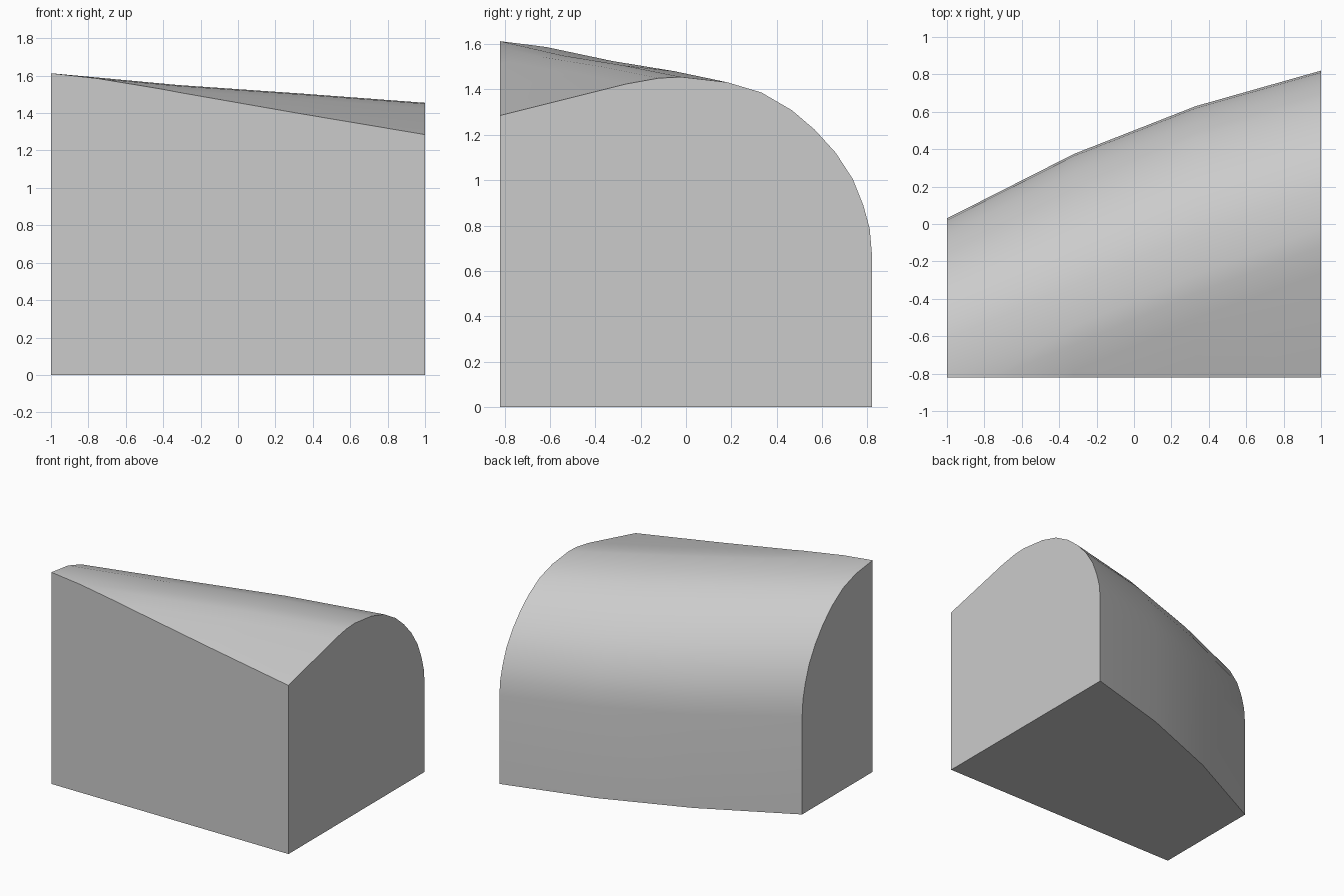
import bpy, bmesh, math

if "Cube" in bpy.data.objects:
    bpy.data.objects.remove(bpy.data.objects["Cube"], do_unlink=True)

FRONT = -0.82

# Each rib: x, back wall y, ridge height, depth from back wall to ridge
ribs = [(-1, 0.03, 1.613, 0.85), (-0.32, 0.375, 1.55, 0.92),
        (0.33, 0.63, 1.505, 0.90), (1, 0.82, 1.455, 0.84)]

# Curved back from wall to ridge: fraction of depth, fraction of ridge height
crown = [(0, 0.46), (0.012, 0.54), (0.045, 0.61), (0.1, 0.69), (0.19, 0.77),
         (0.3, 0.84), (0.42, 0.899), (0.58, 0.953), (0.76, 0.984), (1, 1)]
# Falling slope ahead of the ridge: distance, drop
slope = [(0.1, 0.005), (0.24, 0.03), (0.82, 0.175), (1.1, 0.245)]


def rib_points(x, back, height, depth):
    pts = [(x, back, 0)]
    pts += [(x, back - f * depth, h * height) for f, h in crown]
    pts += [(x, back - depth - d, height - drop) for d, drop in slope]
    pts.append((x, pts[-1][1], 0))
    return pts


# Loft the ribs into a closed block
bm = bmesh.new()
loops = [[bm.verts.new(p) for p in rib_points(*r)] for r in ribs]
n = len(loops[0])
for a, b in zip(loops, loops[1:]):
    for i in range(n):
        j = (i + 1) % n
        f = bm.faces.new((a[i], a[j], b[j], b[i]))
bm.faces.new(loops[0])
bm.faces.new(loops[-1])
bmesh.ops.recalc_face_normals(bm, faces=bm.faces)

# Slice off the flat front and cap it
cut = bmesh.ops.bisect_plane(bm, geom=bm.verts[:] + bm.edges[:] + bm.faces[:],
                             plane_co=(0, FRONT, 0), plane_no=(0, -1, 0),
                             clear_outer=True)
rim = [e for e in cut["geom_cut"] if isinstance(e, bmesh.types.BMEdge)]
bmesh.ops.contextual_create(bm, geom=rim)
bmesh.ops.recalc_face_normals(bm, faces=bm.faces)

mesh = bpy.data.meshes.new("curved_wedge_block")
bm.to_mesh(mesh)
bm.free()
block = bpy.data.objects.new("curved_wedge_block", mesh)
bpy.context.collection.objects.link(block)

# Plain grey
grey = bpy.data.materials.new("light_grey")
grey.use_nodes = True
colour = (0.6, 0.6, 0.6, 1)
grey.diffuse_color = colour
grey.node_tree.nodes["Principled BSDF"].inputs["Base Color"].default_value = colour
mesh.materials.append(grey)

bpy.context.view_layer.objects.active = block
block.select_set(True)
bpy.ops.object.shade_smooth_by_angle(angle=math.radians(35))
